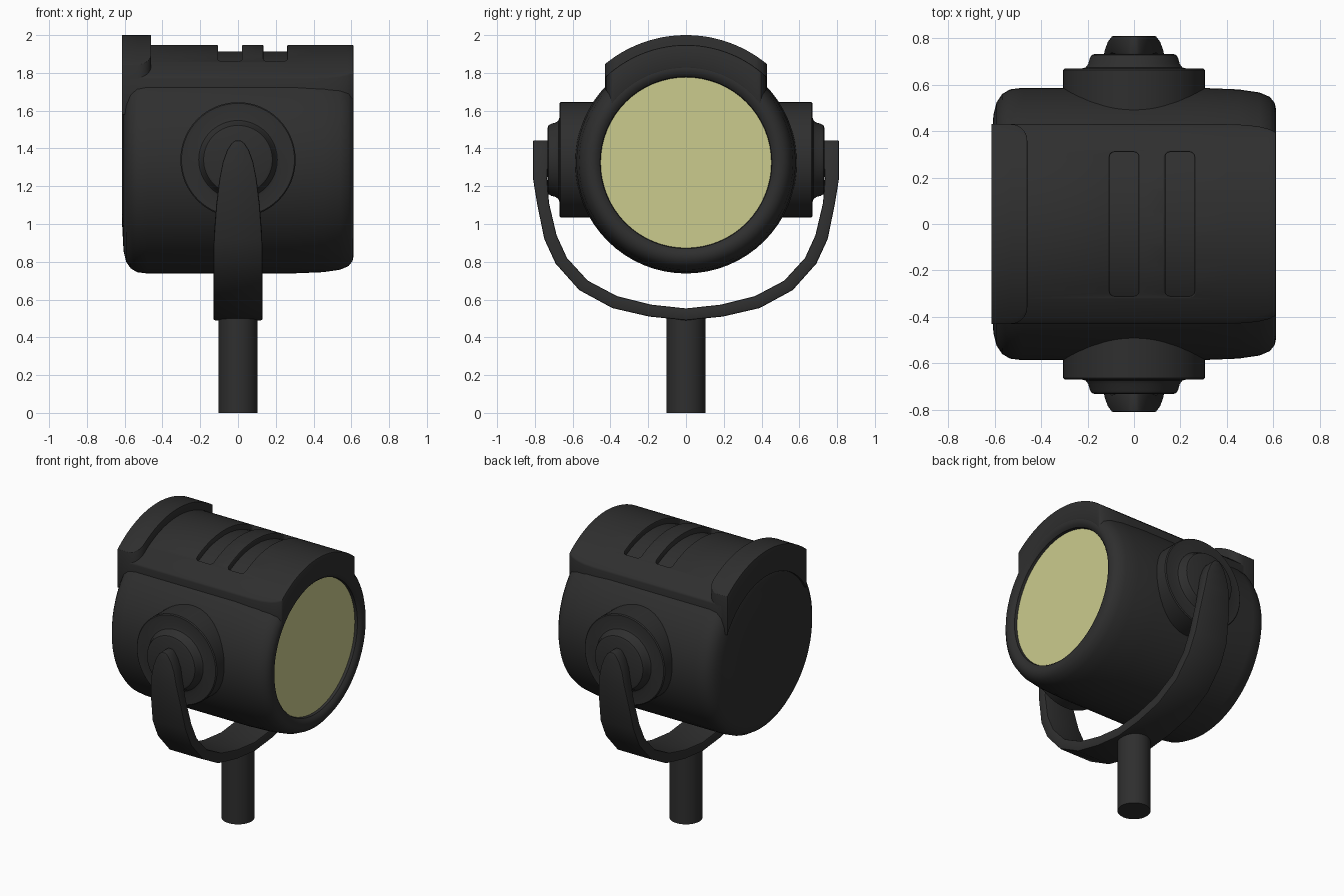
import bpy, bmesh, math

if "Cube" in bpy.data.objects:
    bpy.data.objects.remove(bpy.data.objects["Cube"])

BODY_Z, HUB_Z = 1.325, 1.34


def material(name, r, g, b):
    m = bpy.data.materials.new(name)
    m.diffuse_color = (r, g, b, 1)
    m.use_nodes = True
    m.node_tree.nodes["Principled BSDF"].inputs["Base Color"].default_value = m.diffuse_color
    return m


BLACK = material("charcoal black", 0.028, 0.028, 0.028)
GLOW = material("pale yellow lens", 0.60, 0.60, 0.27)


def make(name, verts, faces, mat=BLACK):
    bm = bmesh.new()
    vs = [bm.verts.new(v) for v in verts]
    for f in faces:
        bm.faces.new([vs[i] for i in f])
    bmesh.ops.remove_doubles(bm, verts=bm.verts, dist=1e-5)
    bmesh.ops.recalc_face_normals(bm, faces=bm.faces)
    me = bpy.data.meshes.new(name)
    bm.to_mesh(me)
    bm.free()
    me.materials.append(mat)
    ob = bpy.data.objects.new(name, me)
    bpy.context.collection.objects.link(ob)
    return ob


def finish(ob, bevel=0, angle=35, segments=3):
    bpy.ops.object.select_all(action='DESELECT')
    ob.select_set(True)
    bpy.context.view_layer.objects.active = ob
    if bevel:
        m = ob.modifiers.new("bevel", 'BEVEL')
        m.width, m.segments, m.limit_method = bevel, segments, 'ANGLE'
        m.angle_limit = math.radians(40)
    for m in list(ob.modifiers):
        bpy.ops.object.modifier_apply(modifier=m.name)
    bpy.ops.object.shade_smooth_by_angle(angle=math.radians(angle))


def lathe(name, profile, place, mat=BLACK, n=64):
    """Spin (distance along axis, radius) points; place maps (d, a, b) to xyz."""
    verts, faces = [], []
    for d, r in profile:
        for k in range(n):
            t = 2 * math.pi * k / n
            verts.append(place(d, r * math.cos(t), r * math.sin(t)))
    for i in range(len(profile) - 1):
        for k in range(n):
            j = (k + 1) % n
            faces.append((i * n + k, i * n + j, (i + 1) * n + j, (i + 1) * n + k))
    faces.append(tuple(range(n)))
    faces.append(tuple(range((len(profile) - 1) * n, len(profile) * n)))
    ob = make(name, verts, faces, mat)
    finish(ob)
    return ob


def along_x(d, a, b):
    return (d, a, BODY_Z + b)


def arc_slab(name, stations, r_out, r_in=0.5, n=32):
    """Curved slab over the body; stations are (x, half width)."""
    verts, faces = [], []
    m = 2 * (n + 1)
    for x, w in stations:
        ys = [w * (2 * k / n - 1) for k in range(n + 1)]
        verts += [(x, y, BODY_Z + math.sqrt(r_out ** 2 - y * y)) for y in ys]
        verts += [(x, y, BODY_Z + math.sqrt(r_in ** 2 - y * y)) for y in reversed(ys)]
    for i in range(len(stations) - 1):
        for k in range(m):
            j = (k + 1) % m
            faces.append((i * m + k, i * m + j, (i + 1) * m + j, (i + 1) * m + k))
    for base in (0, (len(stations) - 1) * m):
        for k in range(n):
            faces.append((base + k, base + k + 1, base + m - 2 - k, base + m - 1 - k))
    return make(name, verts, faces)


# lamp housing with rounded ends and an inward rim around the lens
lathe("housing", [(-0.615, 0.30), (-0.606, 0.47), (-0.592, 0.525), (-0.568, 0.56),
                  (-0.535, 0.58), (-0.48, 0.587), (0.28, 0.587), (0.45, 0.58),
                  (0.54, 0.567), (0.585, 0.548), (0.606, 0.522), (0.612, 0.495),
                  (0.605, 0.47), (0.59, 0.455), (0.56, 0.45)], along_x)
lathe("lens", [(0.565, 0.452), (0.572, 0.452)], along_x, GLOW)

# top plate with two vent slots cut through to the housing
plate = arc_slab("top_plate", [(-0.58, 0.43), (0.40, 0.43), (0.48, 0.427), (0.54, 0.42),
                               (0.58, 0.41), (0.612, 0.395)], 0.623)
for i, x in enumerate((-0.0425, 0.1975)):
    hw, hl = 0.0625, 0.31
    box = [(x + a * hw, b * hl, z) for z in (1.5, 2.2)
           for a, b in ((-1, -1), (1, -1), (1, 1), (-1, 1))]
    cutter = make("slot_cutter_%d" % i, box,
                  [(0, 1, 2, 3), (4, 5, 6, 7), (0, 1, 5, 4), (1, 2, 6, 5),
                   (2, 3, 7, 6), (3, 0, 4, 7)])
    finish(cutter, 0.02)
    cutter.hide_render = True
    cut = plate.modifiers.new("slot", 'BOOLEAN')
    cut.object, cut.operation, cut.solver = cutter, 'DIFFERENCE', 'EXACT'
finish(plate, 0.008, segments=2)
for ob in [o for o in bpy.data.objects if o.name.startswith("slot_cutter")]:
    bpy.data.objects.remove(ob)

# raised band at the rear, with rounded forward corners
corner = [(-0.53 + 0.07 * math.sin(t), 0.36 + 0.07 * math.cos(t))
          for t in [math.pi / 2 * k / 8 for k in range(9)]]
finish(arc_slab("rear_band", [(-0.615, 0.43)] + corner, 0.675), 0.008, segments=2)

# stepped pivot hubs on both sides
HUB = [(0.3, 0.305), (0.664, 0.305), (0.67, 0.299), (0.67, 0.225), (0.675, 0.208),
       (0.69, 0.197), (0.715, 0.19), (0.728, 0.182), (0.733, 0.168)]
for side, s in (("front", -1), ("back", 1)):
    lathe(side + "_hub", HUB, lambda d, a, b: (a, s * d, HUB_Z + b))

# yoke: outer y, outer z, inner y, inner z, half width
half = [(0.81, 1.443, 0.73, 1.443, 0.015), (0.81, 1.425, 0.73, 1.425, 0.036),
        (0.81, 1.39, 0.73, 1.39, 0.058), (0.81, 1.33, 0.73, 1.33, 0.08),
        (0.81, 1.24, 0.735, 1.24, 0.098), (0.787, 1.10, 0.725, 1.11, 0.115),
        (0.75, 0.92, 0.685, 0.94, 0.128), (0.69, 0.79, 0.63, 0.82, 0.13),
        (0.565, 0.65, 0.52, 0.70, 0.13), (0.39, 0.555, 0.365, 0.618, 0.13),
        (0.195, 0.51, 0.185, 0.573, 0.13), (0, 0.49, 0, 0.553, 0.13)]
path = half + [(-a, b, -c, d, w) for a, b, c, d, w in reversed(half[:-1])]
verts, faces = [], []
for yo, zo, yi, zi, w in path:
    verts += [(-w, yo, zo), (w, yo, zo), (w, yi, zi), (-w, yi, zi)]
for i in range(len(path) - 1):
    for k in range(4):
        j = (k + 1) % 4
        faces.append((4 * i + k, 4 * i + j, 4 * i + 4 + j, 4 * i + 4 + k))
last = 4 * (len(path) - 1)
faces += [(0, 1, 2, 3), (last, last + 1, last + 2, last + 3)]
finish(make("yoke", verts, faces), 0.008, segments=2)

# mounting stem
lathe("stem", [(0, 0.103), (0.515, 0.103)], lambda d, a, b: (a, b, d), n=32)
